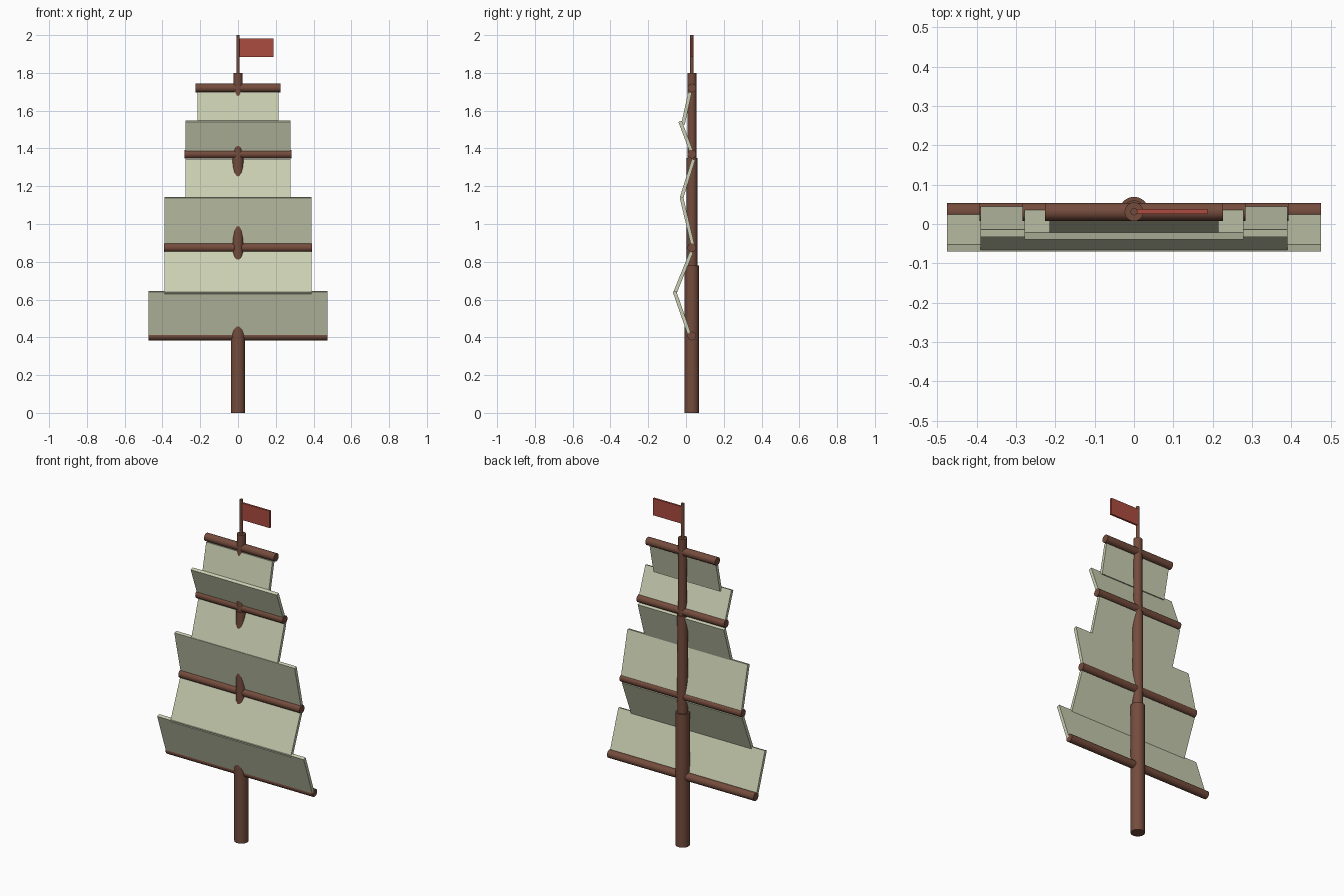
import bpy, bmesh, math
from mathutils import Vector

if "Cube" in bpy.data.objects:
    bpy.data.objects.remove(bpy.data.objects["Cube"])

AXIS_Y = 0.031  # mast centre line


def material(name, rgb):
    m = bpy.data.materials.new(name)
    m.diffuse_color = (*rgb, 1)
    m.use_nodes = True
    m.node_tree.nodes["Principled BSDF"].inputs["Base Color"].default_value = m.diffuse_color
    return m


WOOD = material("brown wood", (0.175, 0.072, 0.046))
CANVAS = material("pale canvas", (0.60, 0.63, 0.45))
RED = material("red cloth", (0.41, 0.072, 0.050))


def rod(name, radius, start, end, sides=24):
    a, b = Vector(start), Vector(end)
    d = b - a
    bpy.ops.mesh.primitive_cylinder_add(vertices=sides, radius=radius, depth=d.length,
                                        location=(a + b) / 2,
                                        rotation=d.to_track_quat('Z', 'Y').to_euler())
    ob = bpy.context.object
    ob.name = name
    ob.data.materials.append(WOOD)
    bpy.ops.object.shade_smooth_by_angle(angle=math.radians(40))
    return ob


def slab(name, x0, x1, profile, mat):
    """Extrude a closed (y, z) profile from x0 to x1."""
    bm = bmesh.new()
    face = bm.faces.new([bm.verts.new((x0, y, z)) for y, z in profile])
    ext = bmesh.ops.extrude_face_region(bm, geom=[face])
    bmesh.ops.translate(bm, vec=(x1 - x0, 0, 0),
                        verts=[v for v in ext["geom"] if isinstance(v, bmesh.types.BMVert)])
    bmesh.ops.recalc_face_normals(bm, faces=bm.faces)
    me = bpy.data.meshes.new(name)
    bm.to_mesh(me)
    bm.free()
    me.materials.append(mat)
    ob = bpy.data.objects.new(name, me)
    bpy.context.collection.objects.link(ob)


# Stepped mast and flagpole
for name, r, z0, z1 in (("lower_mast", 0.038, 0, 0.78), ("middle_mast", 0.029, 0.78, 1.35),
                        ("upper_mast", 0.024, 1.35, 1.80), ("flagpole", 0.009, 1.80, 2.0)):
    rod(name, r, (0, AXIS_Y, z0), (0, AXIS_Y, z1))

# Horizontal yards
for i, (z, half) in enumerate(((0.407, 0.475), (0.875, 0.393), (1.37, 0.283), (1.72, 0.226))):
    rod(f"yard_{i + 1}", 0.023, (-half, AXIS_Y, z), (half, AXIS_Y, z), 16)

# Sail panels: half width, then front surface from bottom (y, z) to top (y, z)
PANELS = ((0.475, 0.010, 0.41, -0.070, 0.640),
          (0.390, -0.070, 0.632, 0.020, 0.855),
          (0.390, 0.028, 0.88, -0.033, 1.138),
          (0.279, -0.033, 1.140, 0.031, 1.345),
          (0.279, 0.018, 1.385, -0.040, 1.540),
          (0.215, -0.025, 1.53, 0.012, 1.70))
THICK = 0.019
for i, (half, y0, z0, y1, z1) in enumerate(PANELS):
    d = Vector((y1 - y0, z1 - z0)).normalized()
    ny, nz = d.y * THICK, -d.x * THICK
    slab(f"sail_{i + 1}", -half, half,
         [(y0, z0), (y1, z1), (y1 + ny, z1 + nz), (y0 + ny, z0 + nz)], CANVAS)

# Flag
slab("flag", 0.005, 0.187, [(0.026, 1.883), (0.026, 1.982), (0.038, 1.982), (0.038, 1.883)], RED)
